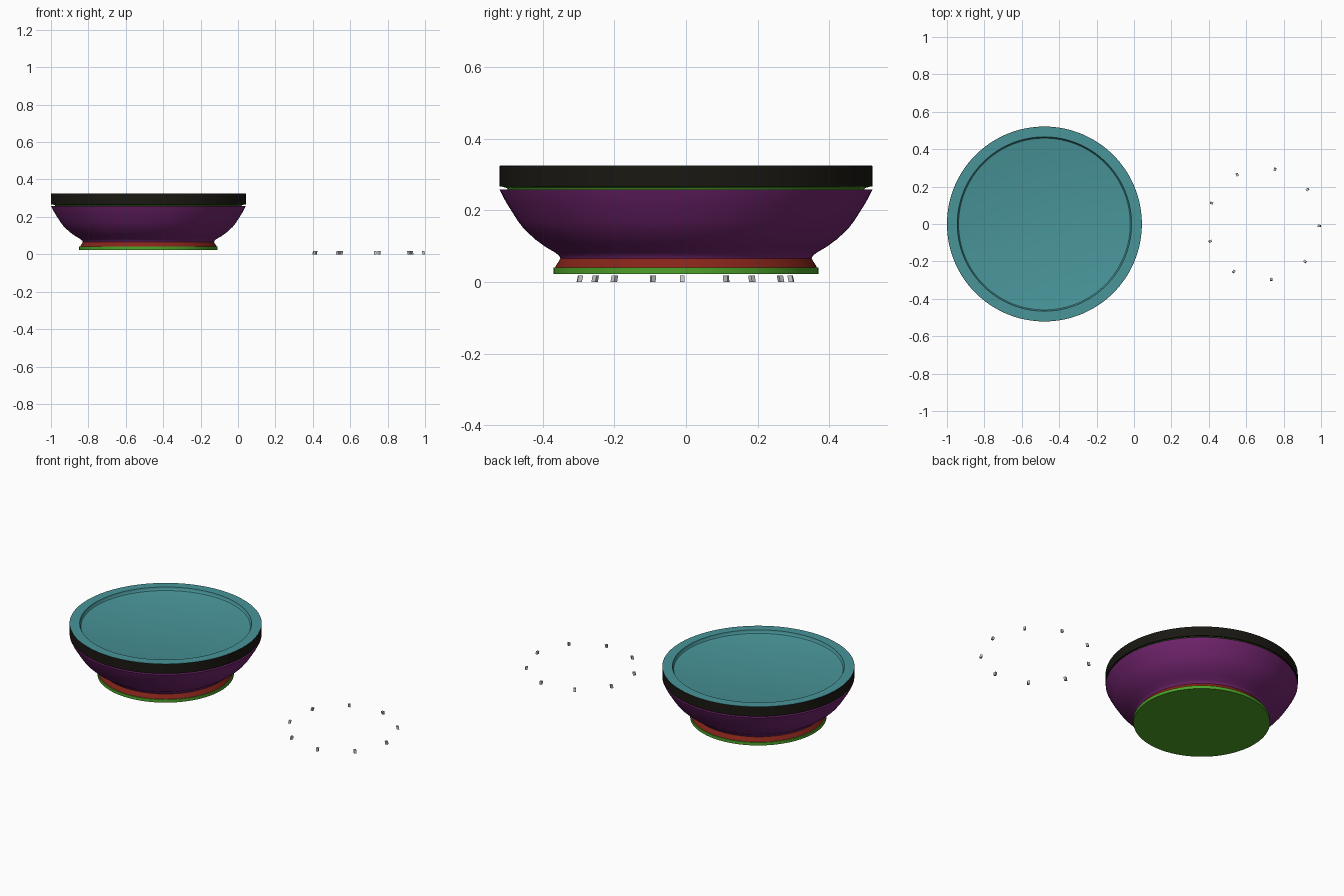
import bpy, bmesh, math
from mathutils import Matrix, Vector

if "Cube" in bpy.data.objects:
    bpy.data.objects.remove(bpy.data.objects["Cube"])

CX = -0.479      # bowl axis
SEG = 128


def material(name, rgb):
    m = bpy.data.materials.new(name)
    m.diffuse_color = (*rgb, 1)
    m.use_nodes = True
    m.node_tree.nodes["Principled BSDF"].inputs["Base Color"].default_value = m.diffuse_color
    return m


PURPLE = material("purple", (0.17, 0.018, 0.16))
RED = material("red", (0.24, 0.018, 0.01))
GREEN = material("green", (0.075, 0.36, 0.022))
BLACK = material("black", (0.01, 0.009, 0.006))
TEAL = material("teal", (0.065, 0.30, 0.32))


def finish(bm, name, mat=None, smooth=True):
    bmesh.ops.remove_doubles(bm, verts=bm.verts, dist=1e-6)
    bmesh.ops.recalc_face_normals(bm, faces=bm.faces)
    me = bpy.data.meshes.new(name)
    bm.to_mesh(me)
    bm.free()
    ob = bpy.data.objects.new(name, me)
    bpy.context.collection.objects.link(ob)
    if mat:
        me.materials.append(mat)
    if smooth:
        bpy.ops.object.select_all(action='DESELECT')
        ob.select_set(True)
        bpy.context.view_layer.objects.active = ob
        bpy.ops.object.shade_smooth_by_angle(angle=math.radians(30))
    return ob


def lathe(name, profile, mat, closed=False):
    """Revolve (radius, z) points around the bowl axis."""
    bm = bmesh.new()
    vs = [bm.verts.new((r, 0, z)) for r, z in profile]
    pairs = list(zip(vs, vs[1:])) + ([(vs[-1], vs[0])] if closed else [])
    es = [bm.edges.new(p) for p in pairs]
    bmesh.ops.spin(bm, geom=vs + es, cent=(0, 0, 0), axis=(0, 0, 1),
                   angle=2 * math.pi, steps=SEG, use_merge=True)
    ob = finish(bm, name, mat)
    ob.location.x = CX
    return ob


# base plate and foot ring
lathe("base_plate", [(0, .023), (.37, .023), (.37, .041), (0, .041)], GREEN)
lathe("foot_ring", [(0, .041), (.365, .041), (.363, .046), (.355, .058),
                    (.351, .066), (0, .066)], RED)

# rounded bowl wall with a solid inner floor
lathe("bowl", [(0, .064), (.350, .064), (.353, .072), (.363, .081),
               (.392, .098), (.422, .120), (.451, .147), (.469, .170),
               (.486, .197), (.500, .219), (.511, .239), (.520, .258),
               (.498, .258), (.470, .21), (.42, .15), (.34, .09), (0, .085)], PURPLE)

# thin seal between bowl and lid
lathe("seal_ring", [(.46, .255), (.497, .255), (.499, .262), (.512, .266),
                    (.512, .270), (.46, .270)], GREEN, closed=True)

# lid band and recessed lid top
lathe("lid_band", [(.45, .267), (.521, .267), (.521, .324), (.515, .324),
                   (.515, .28), (.45, .28)], BLACK, closed=True)
lathe("lid_top", [(0, .275), (.519, .275), (.519, .325), (.466, .325), (.465, .321),
                  (.463, .312), (.459, .307), (.452, .305), (0, .305)], TEAL)

# ring of nine small pegs leaning inward
for i in range(9):
    bm = bmesh.new()
    bmesh.ops.create_cube(bm, size=1)
    for v in bm.verts:
        top = v.co.z > 0
        v.co = Vector((.301 + v.co.x * .013 - (.004 if top else 0),
                       v.co.y * .013, .018 if top else 0))
    bm.transform(Matrix.Translation((.692, 0, 0)) @
                 Matrix.Rotation(math.radians(40 * i - 2), 4, 'Z'))
    finish(bm, f"peg_{i + 1}", smooth=False)
